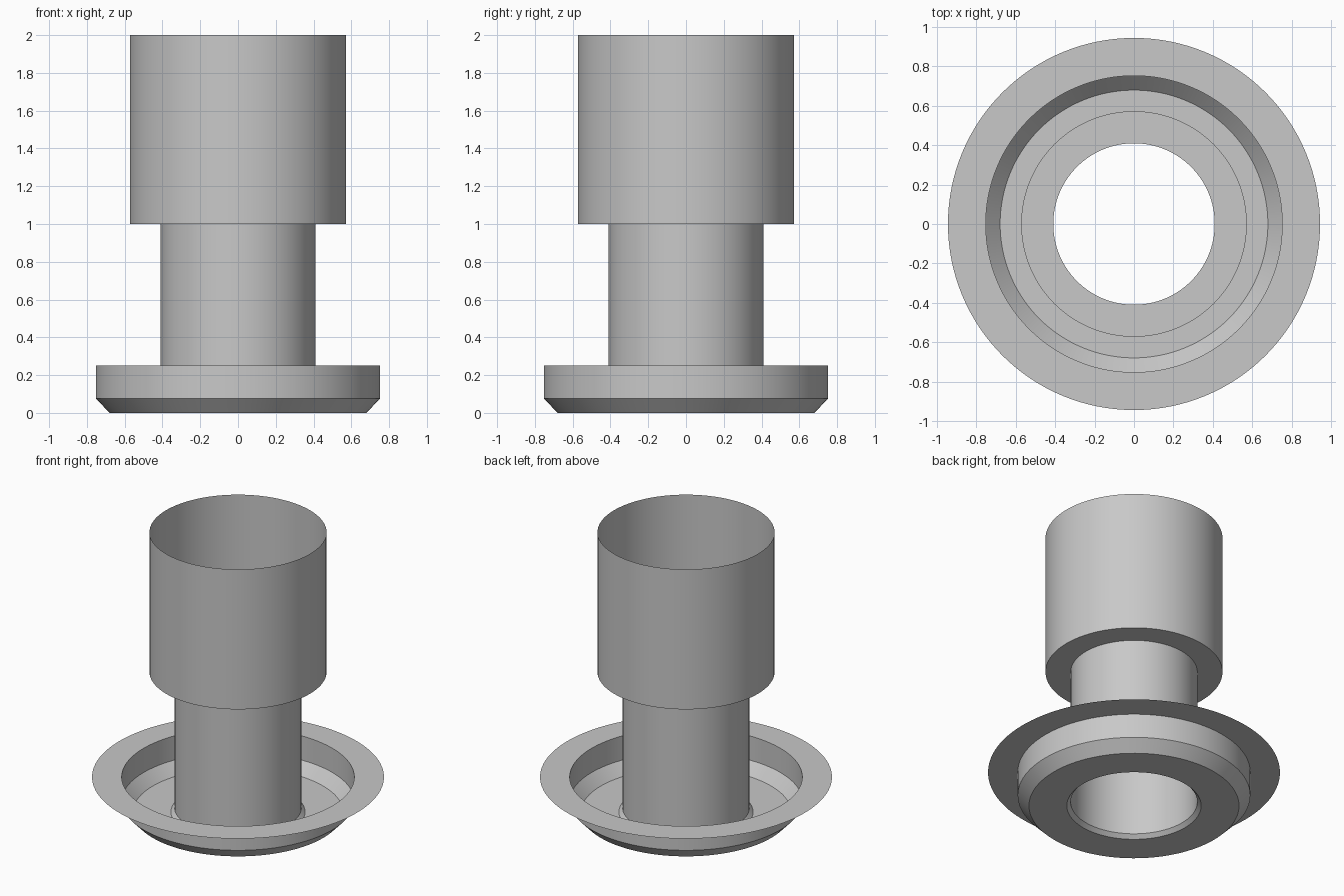
import bpy
import bmesh
import math

SEGMENTS = 128

cube = bpy.data.objects.get("Cube")
if cube:
    bpy.data.objects.remove(cube, do_unlink=True)

# One plain grey for the whole fitting
grey = bpy.data.materials.new("plain_grey")
grey.use_nodes = True
colour = (0.58, 0.58, 0.58, 1)
grey.diffuse_color = colour
grey.node_tree.nodes["Principled BSDF"].inputs["Base Color"].default_value = colour


def lathe(name, profile):
    """Turn a thin sheet of (radius, height) points around the z axis."""
    bm = bmesh.new()
    rings = []
    for radius, height in profile:
        ring = []
        for i in range(SEGMENTS):
            a = 2 * math.pi * i / SEGMENTS
            ring.append(bm.verts.new((radius * math.cos(a), radius * math.sin(a), height)))
        rings.append(ring)
    for low, high in zip(rings, rings[1:]):
        for i in range(SEGMENTS):
            j = (i + 1) % SEGMENTS
            bm.faces.new((low[i], low[j], high[j], high[i]))
    mesh = bpy.data.meshes.new(name)
    bm.to_mesh(mesh)
    bm.free()
    mesh.materials.append(grey)
    obj = bpy.data.objects.new(name, mesh)
    bpy.context.collection.objects.link(obj)
    bpy.ops.object.select_all(action='DESELECT')
    obj.select_set(True)
    bpy.context.view_layer.objects.active = obj
    bpy.ops.object.shade_smooth_by_angle(angle=math.radians(30))
    return obj


# Shallow dish: flat rim, wall, chamfer, floor and bevelled centre hole
lathe("flanged_dish", [(0.945, 0.25), (0.753, 0.25), (0.753, 0.077),
                       (0.68, 0), (0.435, 0), (0.41, 0.027)])

# Narrow open tube rising from the dish
lathe("neck_tube", [(0.41, 0.027), (0.41, 1)])

# Wide open sleeve with a flat step at its base
lathe("upper_sleeve", [(0.41, 1), (0.573, 1), (0.573, 2)])
